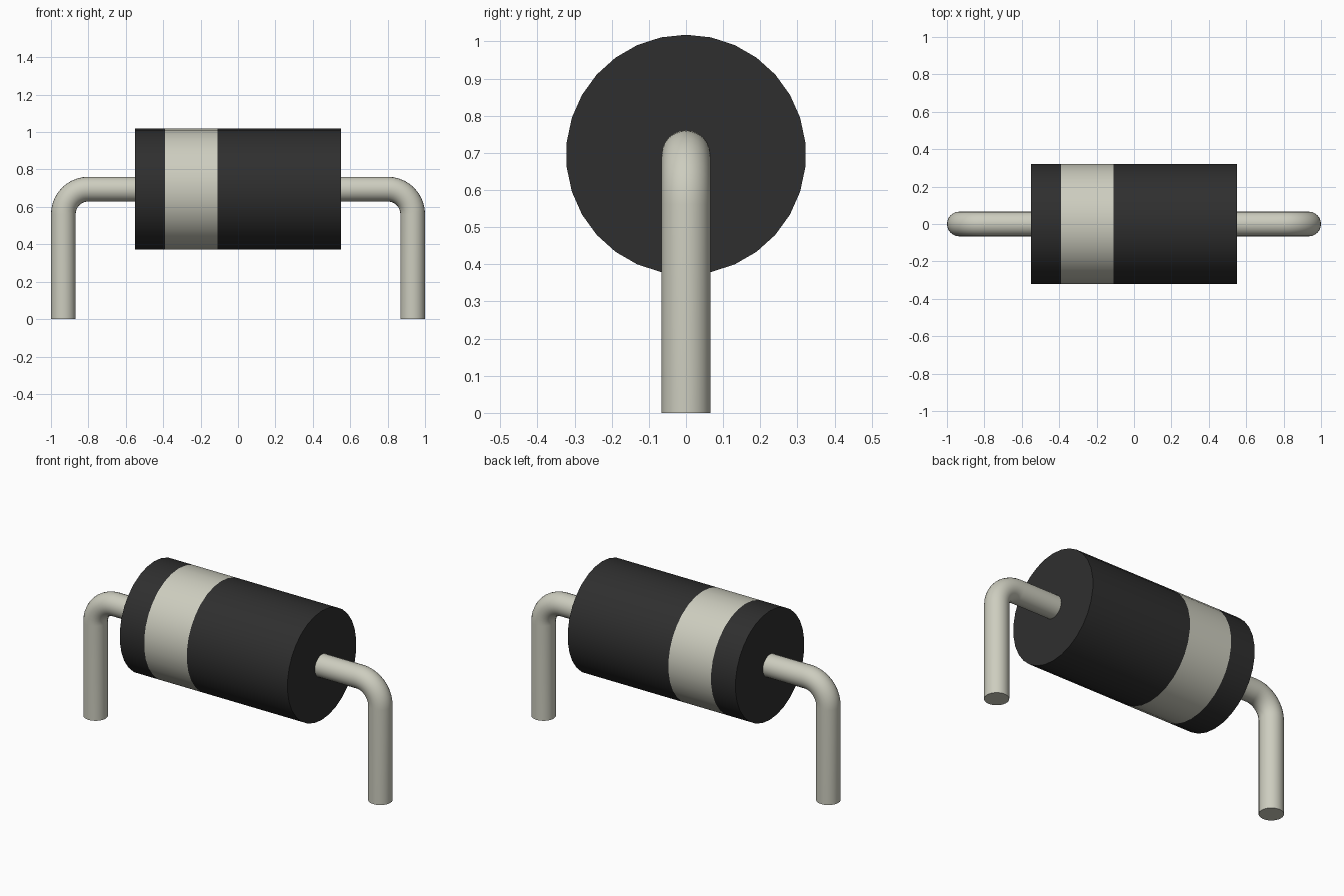
import bpy, bmesh, math
from mathutils import Vector

cube = bpy.data.objects.get("Cube")
if cube:
    bpy.data.objects.remove(cube, do_unlink=True)

AXIS_Z = 0.695


def material(name, color):
    m = bpy.data.materials.new(name)
    m.use_nodes = True
    m.diffuse_color = (*color, 1)
    m.node_tree.nodes["Principled BSDF"].inputs["Base Color"].default_value = (*color, 1)
    return m


black = material("black_epoxy", (0.028, 0.028, 0.028))
silver = material("pale_silver", (0.61, 0.61, 0.52))


def sweep(name, path, radius, sides, mats):
    """Capped tube along a path of (x, z) points in the y = 0 plane."""
    pts = [Vector((x, 0, z)) for x, z in path]
    side = Vector((0, 1, 0))
    bm = bmesh.new()
    rings = []
    for i, p in enumerate(pts):
        tangent = (pts[min(i + 1, len(pts) - 1)] - pts[max(i - 1, 0)]).normalized()
        up = tangent.cross(side)
        angles = [math.tau * k / sides for k in range(sides)]
        rings.append([bm.verts.new(p + radius * (up * math.cos(a) + side * math.sin(a)))
                      for a in angles])
    for a, b in zip(rings, rings[1:]):
        for k in range(sides):
            n = (k + 1) % sides
            bm.faces.new((a[k], a[n], b[n], b[k]))
    bm.faces.new(rings[0])
    bm.faces.new(rings[-1])
    bmesh.ops.recalc_face_normals(bm, faces=bm.faces)
    mesh = bpy.data.meshes.new(name)
    bm.to_mesh(mesh)
    bm.free()
    for m in mats:
        mesh.materials.append(m)
    obj = bpy.data.objects.new(name, mesh)
    bpy.context.collection.objects.link(obj)
    bpy.ops.object.select_all(action="DESELECT")
    obj.select_set(True)
    bpy.context.view_layer.objects.active = obj
    bpy.ops.object.shade_smooth_by_angle(angle=math.radians(35))
    return obj


# Cylindrical body with a pale polarity band
body = sweep("body", [(x, AXIS_Z) for x in (-0.55, -0.39, -0.11, 0.55)],
             0.323, 30, [black, silver])
for face in body.data.polygons:
    face.material_index = int(-0.39 < face.center.x < -0.11)

# Bent wire leads, mirrored left and right
BEND, BEND_X, STEPS = 0.134, 0.8, 10
arc = [math.pi / 2 * i / STEPS for i in range(STEPS + 1)]
for name, s in (("left_lead", 1), ("right_lead", -1)):
    bend = [(s * (BEND_X + BEND * math.sin(a)), AXIS_Z - BEND + BEND * math.cos(a))
            for a in arc]
    sweep(name, [(s * 0.54, AXIS_Z)] + bend + [(s * (BEND_X + BEND), 0)],
          0.066, 24, [silver])
